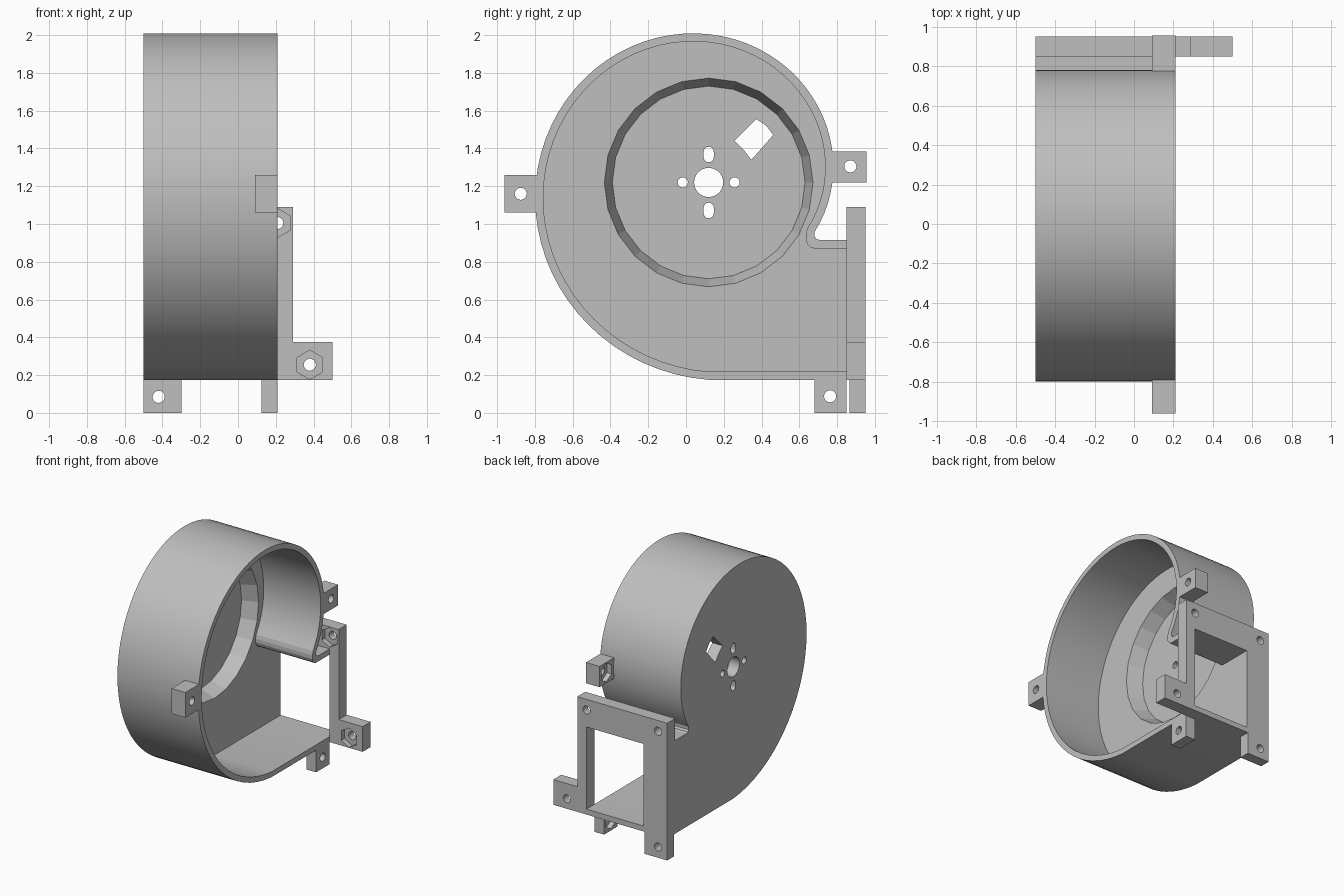
import bpy, bmesh
from math import sin, cos, pi, radians

if "Cube" in bpy.data.objects:
    bpy.data.objects.remove(bpy.data.objects["Cube"], do_unlink=True)

GREY = (0.52, 0.52, 0.52, 1)
mat = bpy.data.materials.new("plain_grey")
mat.use_nodes = True
mat.diffuse_color = GREY
mat.node_tree.nodes["Principled BSDF"].inputs["Base Color"].default_value = GREY

CY, CZ = 0.12, 1.22            # scroll centre in y, z
BACK, FLOOR, RIM = -0.5, -0.29, 0.21   # x of back, thick floor and open rim


def prism(name, pts, a, b, axis="x", pts_b=None):
    """Extrude a closed outline from a to b along an axis; pts_b tapers it."""
    bm = bmesh.new()
    place = (lambda p, d: (d, p[0], p[1])) if axis == "x" else (lambda p, d: (p[0], d, p[1]))
    low = [bm.verts.new(place(p, a)) for p in pts]
    high = [bm.verts.new(place(p, b)) for p in (pts_b or pts)]
    bm.faces.new(low)
    bm.faces.new(high)
    n = len(pts)
    for i in range(n):
        j = (i + 1) % n
        bm.faces.new((low[i], low[j], high[j], high[i]))
    bmesh.ops.recalc_face_normals(bm, faces=bm.faces)
    me = bpy.data.meshes.new(name)
    bm.to_mesh(me)
    bm.free()
    me.materials.append(mat)
    ob = bpy.data.objects.new(name, me)
    bpy.context.collection.objects.link(ob)
    return ob


def rect(u0, u1, v0, v1):
    return [(u0, v0), (u1, v0), (u1, v1), (u0, v1)]


def ngon(u, v, r, n=24, start=pi / 2):
    return [(u + r * cos(start + 2 * pi * i / n), v + r * sin(start + 2 * pi * i / n)) for i in range(n)]


def slot(u, v, r, half):
    """Upright rounded slot."""
    return [(u + r * cos(i * pi / 8), v + half + r * sin(i * pi / 8)) for i in range(9)] + \
           [(u - r * cos(i * pi / 8), v - half - r * sin(i * pi / 8)) for i in range(9)]


def cut(ob, *cutters):
    """Subtract cutters and discard them."""
    bpy.context.view_layer.objects.active = ob
    for c in cutters:
        c.hide_render = True
        m = ob.modifiers.new("cut", "BOOLEAN")
        m.operation, m.solver, m.object = "DIFFERENCE", "EXACT", c
        bpy.ops.object.modifier_apply(modifier=m.name)
        bpy.data.objects.remove(c, do_unlink=True)


def smooth(ob):
    bpy.ops.object.select_all(action="DESELECT")
    ob.select_set(True)
    bpy.context.view_layer.objects.active = ob
    bpy.ops.object.shade_smooth_by_angle(angle=radians(12))


def spiral(inset):
    pts = []
    for deg in range(-25, 271, 5):
        t = radians(deg)
        r = 0.655 + 0.13 * deg / 90 - inset
        pts.append((CY + r * cos(t), CZ + r * sin(t)))
    return pts


# Scroll housing: solid outline, hollowed from the open side
outer = spiral(0) + [(0.85, 0.175), (0.85, 0.915), (0.71, 0.915), (0.69, 0.92), (0.68, 0.935)]
inner = spiral(0.043) + [(1, 0.218), (1, 0.87), (0.68, 0.87), (0.66, 0.876),
                         (0.643, 0.892), (0.634, 0.915), (0.634, 0.945)]
housing = prism("scroll_housing", outer, BACK, RIM)
cut(housing,
    prism("cavity", inner, FLOOR, 0.4),
    prism("tapered_recess", ngon(CY, CZ, 0.51), -0.41, FLOOR + 0.002, "x", ngon(CY, CZ, 0.553)))

# Motor mount holes and cable window through the floor
holes = [ngon(CY, CZ, 0.077, 32)]
for s in (-1, 1):
    holes.append(ngon(CY + s * 0.137, CZ, 0.027, 16))
    holes.append(slot(CY, CZ + s * 0.148, 0.027, 0.014))
holes.append([(0.372, 1.556), (0.256, 1.44), (0.305, 1.393), (0.346, 1.34), (0.462, 1.471), (0.425, 1.52)])
cut(housing, *[prism("hole", h, -0.6, -0.35) for h in holes])
smooth(housing)

# Outlet flange with its side lug and bottom tab
flange = prism("outlet_flange", [(-0.5, 0), (-0.3, 0), (-0.3, 0.175), (0.5, 0.175), (0.5, 0.375),
                                 (0.29, 0.375), (0.29, 1.09), (-0.5, 1.09)], 0.85, 0.95, "y")
cut(flange,
    prism("opening", rect(FLOOR, RIM, 0.218, 0.87), 0.7, 1.1, "y"),
    prism("tab_step", rect(-0.6, -0.2, -0.1, 0.174), 0.8, 0.865, "y"))
for x, z, nut in ((0.38, 0.255, True), (0.208, 1.005, True), (-0.42, 1.005, False), (-0.42, 0.085, False)):
    cut(flange, prism("screw_hole", ngon(x, z, 0.032), 0.7, 1.1, "y"))
    if nut:
        cut(flange, prism("nut_pocket", ngon(x, z, 0.077, 6), 0.8, 0.89, "y"))
smooth(flange)

# Cover mounting ears with screw holes and nut pockets behind
ears = [("front_ear", rect(-0.96, -0.76, 1.06, 1.26), 0.09, -0.875, 1.16),
        ("back_ear", rect(0.75, 0.955, 1.22, 1.385), 0.09, 0.87, 1.305),
        ("bottom_ear", rect(0.68, 0.85, 0, 0.2), 0.125, 0.763, 0.088)]
for name, outline, x0, y, z in ears:
    ear = prism(name, outline, x0, RIM)
    cut(ear,
        prism("screw_hole", ngon(y, z, 0.032), 0, 0.4),
        prism("nut_pocket", ngon(y, z, 0.074, 6), 0, x0 + 0.04))
    smooth(ear)
